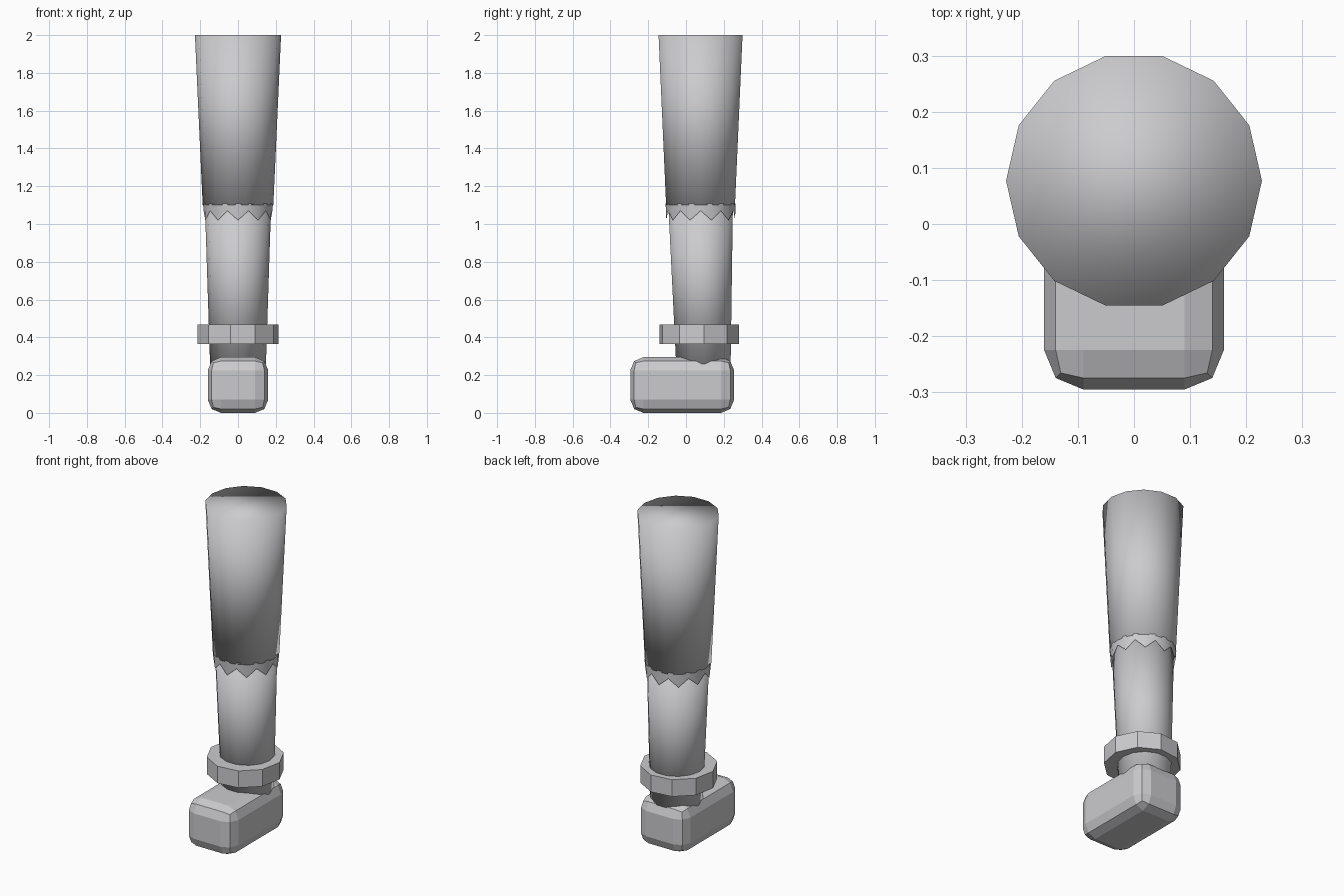
import bpy
import bmesh
from math import sin, cos, pi, radians

cube = bpy.data.objects.get("Cube")
if cube:
    bpy.data.objects.remove(cube, do_unlink=True)

GREY = (0.6, 0.6, 0.62, 1)
grey = bpy.data.materials.new("plain grey")
grey.use_nodes = True
grey.diffuse_color = GREY
grey.node_tree.nodes["Principled BSDF"].inputs["Base Color"].default_value = GREY


def finish(name, bm, smooth):
    bmesh.ops.recalc_face_normals(bm, faces=bm.faces)
    for face in bm.faces:
        face.smooth = smooth
    mesh = bpy.data.meshes.new(name)
    bm.to_mesh(mesh)
    bm.free()
    mesh.materials.append(grey)
    obj = bpy.data.objects.new(name, mesh)
    bpy.context.collection.objects.link(obj)
    return obj


def ring(bm, sides, y, z, radius, turn=0):
    # angles run from the front (-y) towards +x
    angles = [turn + 2 * pi * i / sides for i in range(sides)]
    return [bm.verts.new((radius * sin(a), y - radius * cos(a), z)) for a in angles]


def bridge(bm, a, b):
    for i in range(len(a)):
        j = (i + 1) % len(a)
        bm.faces.new((a[i], a[j], b[j], b[i]))


def tapered(name, sides, low, high, turn=0, smooth=True):
    """Closed tube between two (y, z, radius) rings."""
    bm = bmesh.new()
    a, b = (ring(bm, sides, *r, turn) for r in (low, high))
    bridge(bm, a, b)
    bm.faces.new(a)
    bm.faces.new(b)
    return finish(name, bm, smooth)


# Upper leg and lower leg
tapered("trouser_leg", 14, (0.077, 1.1, 0.187), (0.077, 2.0, 0.228), pi / 14)
tapered("lower_leg", 14, (0.092, 0.26, 0.148), (0.077, 1.12, 0.176), pi / 14)

# Ragged hem: pointed teeth hanging below the upper leg
bm = bmesh.new()
top = ring(bm, 20, 0.077, 1.108, 0.185)
teeth = ring(bm, 20, 0.078, 1.07, 0.182)
for v in teeth[::2]:
    v.co.z = 1.02
bridge(bm, teeth, top)
finish("ragged_hem", bm, True)

# Ankle cuff
tapered("ankle_cuff", 10, (0.07, 0.365, 0.215), (0.07, 0.468, 0.215),
        radians(25), smooth=False)

# Shoe: a block with rounded edges
bm = bmesh.new()
bmesh.ops.create_cube(bm, size=1)
for v in bm.verts:
    v.co.x *= 0.32
    v.co.y = v.co.y * 0.55 - 0.02
    v.co.z = (v.co.z + 0.5) * 0.295
bmesh.ops.bevel(bm, geom=bm.edges[:], offset=0.07, segments=2, profile=0.5,
                affect='EDGES')
finish("shoe", bm, False)
